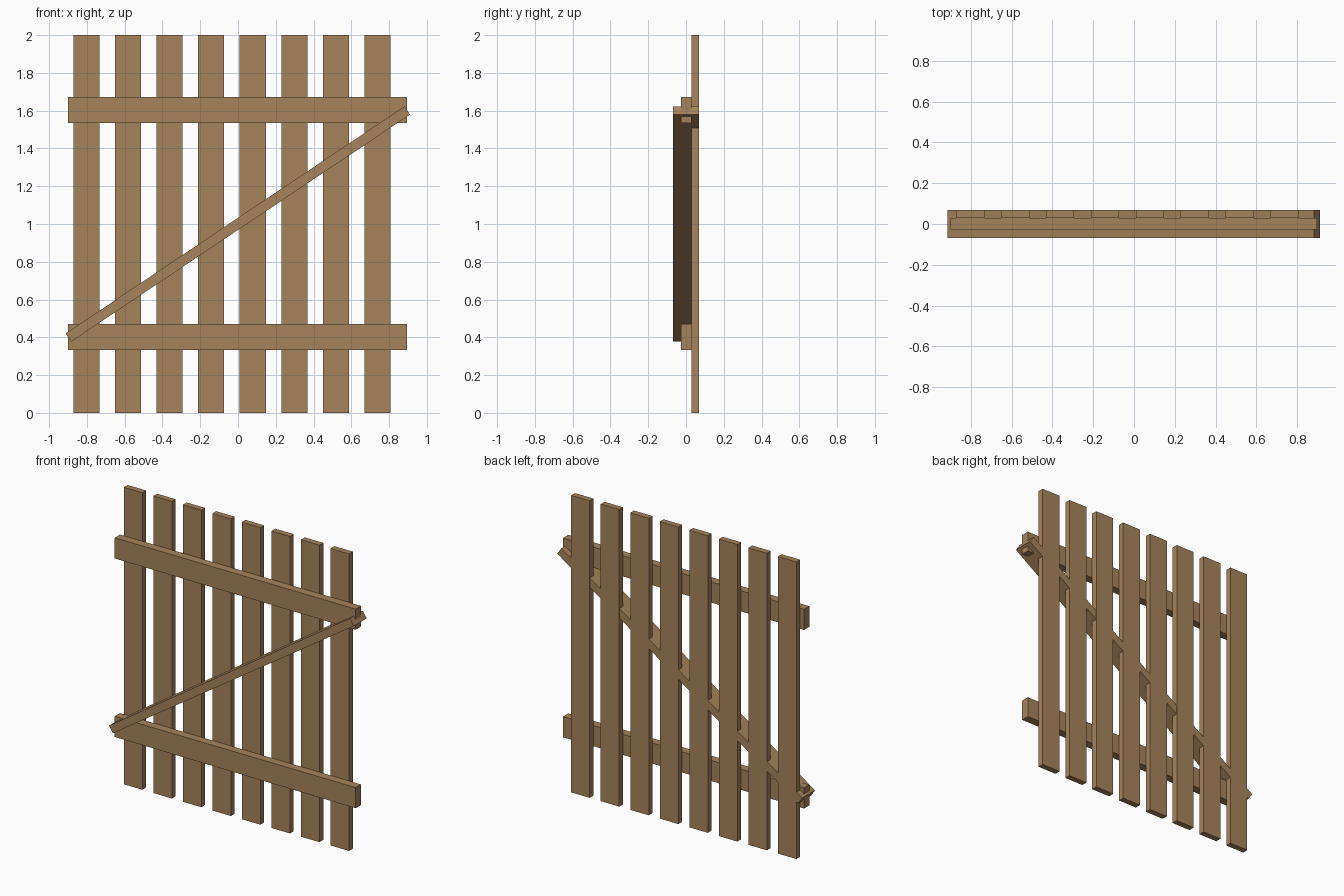
import bpy
import math

if "Cube" in bpy.data.objects:
    bpy.data.objects.remove(bpy.data.objects["Cube"], do_unlink=True)

# Single wood colour
wood = bpy.data.materials.new("brown_wood")
wood.use_nodes = True
colour = (0.38, 0.23, 0.105, 1)
wood.diffuse_color = colour
wood.node_tree.nodes["Principled BSDF"].inputs["Base Color"].default_value = colour


def board(name, centre, size, tilt=0):
    """Flat box board, tilted in the plane of the fence."""
    bpy.ops.mesh.primitive_cube_add(size=1, location=centre, rotation=(0, tilt, 0))
    obj = bpy.context.object
    obj.name = name
    obj.scale = size
    bpy.ops.object.transform_apply(location=False, rotation=False, scale=True)
    obj.data.materials.append(wood)
    return obj


# Upright planks
for i in range(8):
    board(f"plank_{i + 1}", (-0.802 + 0.22 * i, 0.049, 1), (0.138, 0.04, 2))

# Horizontal rails in front of the planks
for name, z in (("lower_rail", 0.402), ("upper_rail", 1.604)):
    board(name, (-0.002, 0.001, z), (1.795, 0.056, 0.139))

# Deep diagonal brace passing through rails and planks
rise, run = 0.601, 0.897
board("diagonal_brace", (-0.001, -0.0005, 1),
      (2 * math.hypot(run, rise), 0.137, 0.053), -math.atan2(rise, run))
